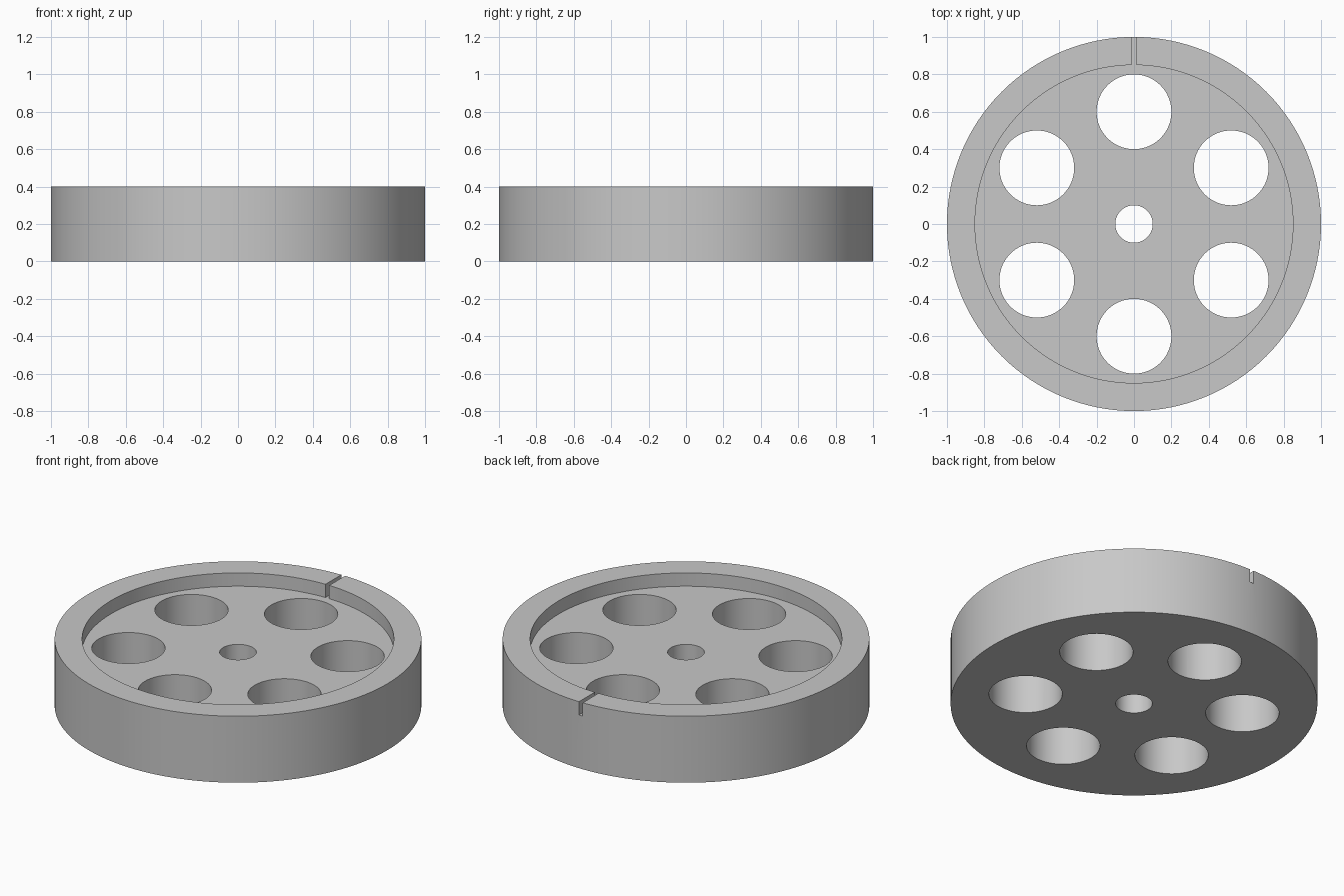
import bpy
import math

cube = bpy.data.objects.get("Cube")
if cube:
    bpy.data.objects.remove(cube, do_unlink=True)

HEIGHT = 0.4
FLOOR = 0.32          # level of the recessed web
RIM_INNER = 0.85

grey = bpy.data.materials.new("plain_grey")
grey.use_nodes = True
colour = (0.58, 0.58, 0.58, 1)
grey.diffuse_color = colour
grey.node_tree.nodes["Principled BSDF"].inputs["Base Color"].default_value = colour


def cylinder(name, radius, bottom, top, x=0, y=0, sides=64):
    bpy.ops.mesh.primitive_cylinder_add(
        vertices=sides, radius=radius, depth=top - bottom,
        location=(x, y, (bottom + top) / 2))
    obj = bpy.context.object
    obj.name = name
    obj.data.materials.append(grey)
    return obj


def cut(target, cutter):
    mod = target.modifiers.new("cut", "BOOLEAN")
    mod.operation = "DIFFERENCE"
    mod.solver = "EXACT"
    mod.object = cutter
    cutter.hide_render = True
    bpy.context.view_layer.objects.active = target
    bpy.ops.object.modifier_apply(modifier=mod.name)
    bpy.data.objects.remove(cutter, do_unlink=True)


# Solid disc with a shallow recess that leaves a raised rim
wheel = cylinder("wheel_disc", 1, 0, HEIGHT, sides=128)
cut(wheel, cylinder("recess_cutter", RIM_INNER, FLOOR, 1, sides=128))

# Axle bore and six lightening holes
cut(wheel, cylinder("bore_cutter", 0.1, -1, 1))
for i in range(6):
    a = math.radians(90 + 60 * i)
    cut(wheel, cylinder("hole_cutter", 0.2, -1, 1,
                        0.6 * math.cos(a), 0.6 * math.sin(a)))

# Narrow slot through the rim at the back
bpy.ops.mesh.primitive_cube_add(size=1, location=(0, 0.96, FLOOR + 0.1))
slot = bpy.context.object
slot.name = "slot_cutter"
slot.dimensions = (0.025, 0.24, 0.2)
slot.data.materials.append(grey)
bpy.context.view_layer.update()
cut(wheel, slot)

# Smooth curved walls, crisp edges
bpy.ops.object.select_all(action="DESELECT")
wheel.select_set(True)
bpy.context.view_layer.objects.active = wheel
bpy.ops.object.shade_smooth_by_angle(angle=math.radians(30))
